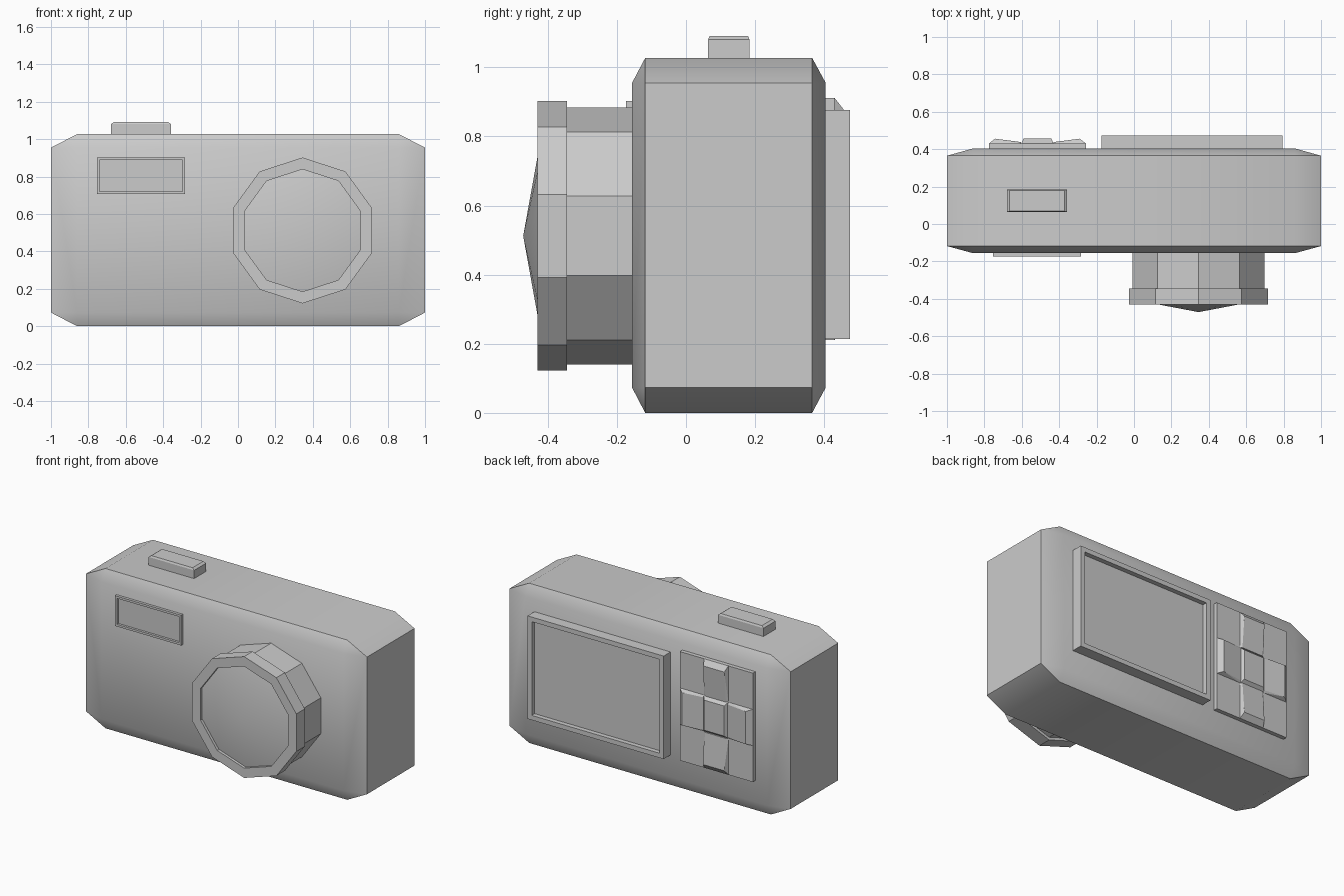
import bpy, bmesh, math
from itertools import product

if "Cube" in bpy.data.objects:
    bpy.data.objects.remove(bpy.data.objects["Cube"])


def finish(bm, name, smooth=False):
    bmesh.ops.recalc_face_normals(bm, faces=bm.faces)
    me = bpy.data.meshes.new(name)
    bm.to_mesh(me)
    bm.free()
    ob = bpy.data.objects.new(name, me)
    bpy.context.collection.objects.link(ob)
    if smooth:
        bpy.ops.object.select_all(action='DESELECT')
        ob.select_set(True)
        bpy.context.view_layer.objects.active = ob
        bpy.ops.object.shade_smooth_by_angle(angle=math.radians(30))
    return ob


def hull(name, pts, smooth=False):
    bm = bmesh.new()
    for p in pts:
        bm.verts.new(p)
    bmesh.ops.convex_hull(bm, input=bm.verts)
    bmesh.ops.dissolve_limit(bm, angle_limit=0.01, verts=bm.verts, edges=bm.edges)
    return finish(bm, name, smooth)


def box(name, x, y, z, rim=0, depth=0, side=1):
    """Box; optional recess in the face whose y normal is `side`."""
    bm = bmesh.new()
    for p in product(x, y, z):
        bm.verts.new(p)
    bmesh.ops.convex_hull(bm, input=bm.verts)
    bmesh.ops.dissolve_limit(bm, angle_limit=0.01, verts=bm.verts, edges=bm.edges)
    bmesh.ops.recalc_face_normals(bm, faces=bm.faces)
    if rim:
        f = [f for f in bm.faces if f.normal.y * side > 0.9]
        bmesh.ops.inset_region(bm, faces=f, thickness=rim)
        f = bmesh.ops.extrude_face_region(bm, geom=f)
        inner = [v for v in f['geom'] if isinstance(v, bmesh.types.BMVert)]
        for v in inner:
            v.co.y -= side * depth
        # remove the leftover lid above the recess floor
        ys = y[1] if side > 0 else y[0]
        lids = [g for g in bm.faces if abs(g.normal.y) > 0.9
                and all(abs(v.co.y - ys) < 1e-5 and x[0] + 1e-4 < v.co.x < x[1] - 1e-4
                        for v in g.verts)]
        bmesh.ops.delete(bm, geom=lids, context='FACES')
    return finish(bm, name)


# chamfered body
X, Y, Z = (-1, 1), (-0.118, 0.365), (0.073, 0.955)
xi, yo, zo = (-0.86, 0.86), (-0.156, 0.404), (0, 1.027)
hull("camera_body", [*product(X, Y, Z), *product(xi, yo, Z), *product(xi, Y, zo)], True)

# ten-sided lens barrel with front ring and shallow cone glass
N, cx, cz = 10, 0.345, 0.512
profile = [(0.372, -0.14), (0.372, -0.344), (0.39, -0.344), (0.39, -0.43),
           (0.327, -0.43), (0.327, -0.412)]
bm = bmesh.new()
rings = [[bm.verts.new((cx + r * math.sin(2 * math.pi * i / N), y,
                        cz + r * math.cos(2 * math.pi * i / N))) for i in range(N)]
         for r, y in profile]
tip = bm.verts.new((cx, -0.471, cz))
for i in range(N):
    j = (i + 1) % N
    for a, b in zip(rings, rings[1:]):
        bm.faces.new((a[i], a[j], b[j], b[i]))
    bm.faces.new((rings[-1][i], rings[-1][j], tip))
bm.faces.new(rings[0])
finish(bm, "lens", True)

# flash window frame, rear screen
box("flash_window", (-0.755, -0.283), (-0.173, -0.14), (0.707, 0.902), 0.02, 0.015, -1)
box("rear_screen", (-0.173, 0.795), (0.39, 0.474), (0.214, 0.876), 0.042, 0.03)

# shutter button with bevelled top
hull("shutter_button", [*product((-0.68, -0.357), (0.064, 0.184), (1.01, 1.08)),
                        *product((-0.665, -0.372), (0.069, 0.179), (1.091,))])

# keypad panel and directional pad: four sloped arms around a raised centre
box("keypad_panel", (-0.776, -0.257), (0.39, 0.43), (0.211, 0.911))
px, pz, w, h, top = -0.5165, 0.561, 0.0865, 0.1167, 0.43
hull("pad_centre", [*product((px - w, px + w), (top - 0.01, top), (pz - h, pz + h)),
                    *product((px - w + 0.015, px + w - 0.015), (0.452,),
                             (pz - h + 0.02, pz + h - 0.02))])
for name, dx, dz in (("left", -1, 0), ("right", 1, 0), ("up", 0, 1), ("down", 0, -1)):
    # along: distance outward from the pad centre; across: sideways
    la, lc = (w, h) if dx else (h, w)
    pts = []
    for s in (-1, 1):
        for along, across, y in ((la, lc, top - 0.01), (3 * la, lc, top - 0.01),
                                 (la, lc, top), (3 * la, lc, top),
                                 (la, lc - 0.012, 0.438), (3 * la - 0.033, lc - 0.012, 0.456)):
            pts.append((px + dx * along + dz * s * across, y,
                        pz + dz * along + dx * s * across))
    hull("pad_" + name, pts)
